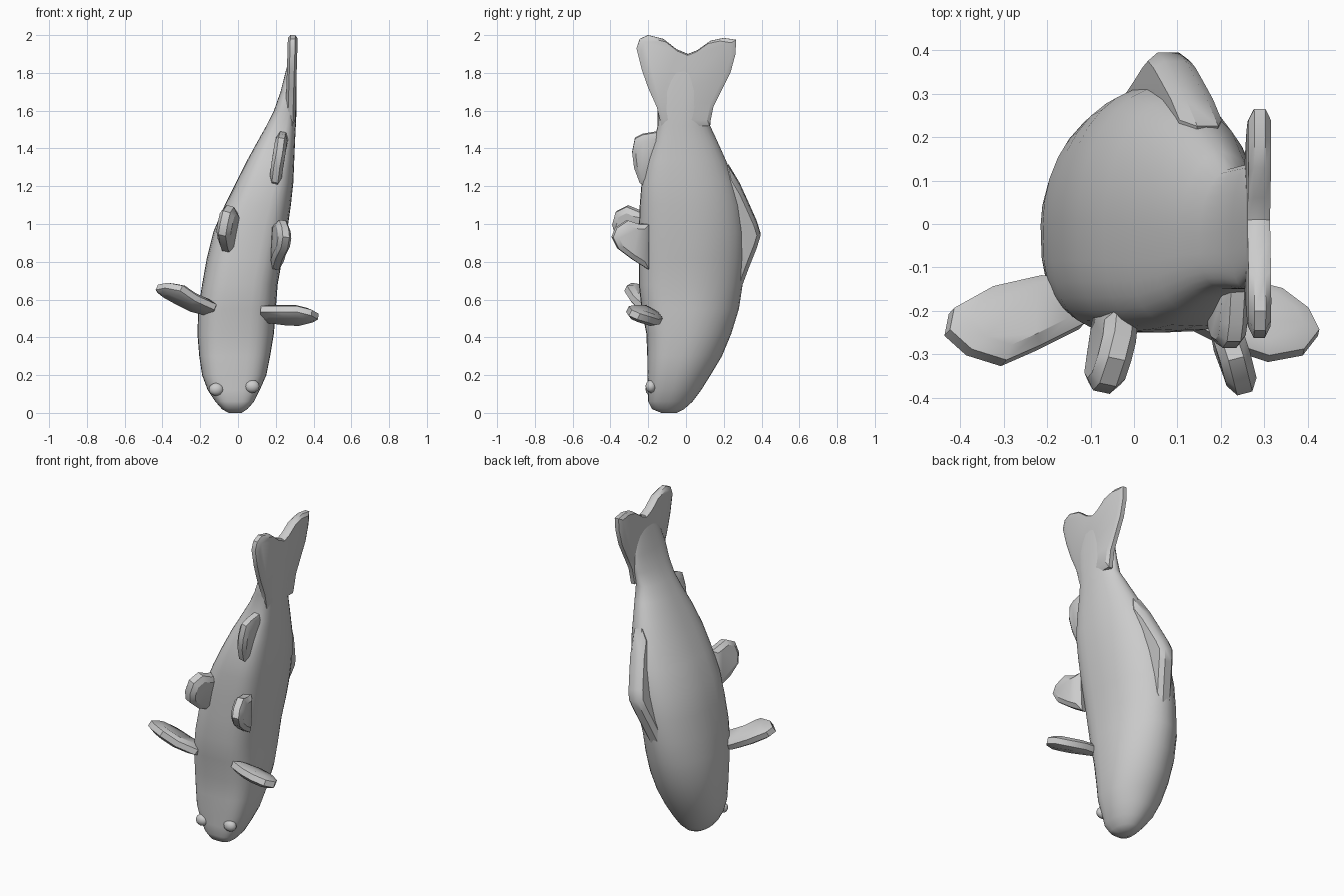
import bpy, bmesh, math
from mathutils import Vector

cube = bpy.data.objects.get("Cube")
if cube:
    bpy.data.objects.remove(cube, do_unlink=True)

grey = bpy.data.materials.new("plain grey")
grey.use_nodes = True
COLOUR = (0.6, 0.6, 0.6, 1)
grey.diffuse_color = COLOUR
shader = grey.node_tree.nodes["Principled BSDF"]
shader.inputs["Base Color"].default_value = COLOUR
shader.inputs["Roughness"].default_value = 0.7


def loft(name, rings, angle=40):
    """Skin closed rings of equal length, cap both ends and smooth."""
    bm = bmesh.new()
    vs = [[bm.verts.new(p) for p in ring] for ring in rings]
    n = len(vs[0])
    for a, b in zip(vs, vs[1:]):
        for i in range(n):
            j = (i + 1) % n
            bm.faces.new((a[i], a[j], b[j], b[i]))
    bm.faces.new(vs[0][::-1])
    bm.faces.new(vs[-1])
    bmesh.ops.recalc_face_normals(bm, faces=bm.faces)
    mesh = bpy.data.meshes.new(name)
    bm.to_mesh(mesh)
    bm.free()
    mesh.materials.append(grey)
    ob = bpy.data.objects.new(name, mesh)
    bpy.context.collection.objects.link(ob)
    bpy.ops.object.select_all(action='DESELECT')
    ob.select_set(True)
    bpy.context.view_layer.objects.active = ob
    bpy.ops.object.shade_smooth_by_angle(angle=math.radians(angle))
    return ob


def fin(name, outline, normal, half, inset=0.72):
    """Thick plate with a rounded rim around a planar outline."""
    pts = [Vector(p) for p in outline]
    mid = sum(pts, Vector()) / len(pts)
    nrm = Vector(normal).normalized()
    rings = []
    for offset, scale in ((-1, inset), (-0.5, 1), (0.5, 1), (1, inset)):
        rings.append([mid + (p - mid) * scale + nrm * half * offset for p in pts])
    return loft(name, rings, 35)


def body_ring(z, x0, x1, y0, y1, sides=32):
    """Squarish belly towards -y, rounded back towards +y."""
    cx, rx = (x0 + x1) / 2, (x1 - x0) / 2
    cy = y0 + (y1 - y0) * 0.46
    ring = []
    for i in range(sides):
        a = 2 * math.pi * i / sides
        c, s = math.cos(a), math.sin(a)
        power = 2 / 3.2 if s < 0 else 2 / 1.95
        ry = y1 - cy if s > 0 else cy - y0
        x = cx + rx * math.copysign(abs(c) ** power, c)
        y = cy + ry * math.copysign(abs(s) ** power, s)
        ring.append((x, y, z))
    return ring


# Body from the snout at the bottom to the tail root: z, x range, y range
STATIONS = [
    (0.00, -0.05, 0.02, -0.13, -0.05), (0.02, -0.085, 0.05, -0.18, -0.01),
    (0.06, -0.12, 0.085, -0.20, 0.035), (0.12, -0.16, 0.115, -0.20, 0.08),
    (0.20, -0.19, 0.15, -0.205, 0.13), (0.30, -0.205, 0.17, -0.205, 0.19),
    (0.42, -0.215, 0.19, -0.21, 0.24), (0.55, -0.21, 0.20, -0.235, 0.28),
    (0.68, -0.19, 0.21, -0.25, 0.30), (0.82, -0.165, 0.235, -0.25, 0.315),
    (0.96, -0.13, 0.26, -0.25, 0.315), (1.10, -0.07, 0.28, -0.245, 0.295),
    (1.22, -0.01, 0.293, -0.235, 0.26), (1.34, 0.05, 0.298, -0.205, 0.21),
    (1.44, 0.105, 0.302, -0.17, 0.165), (1.52, 0.15, 0.306, -0.15, 0.128),
    (1.60, 0.19, 0.31, -0.15, 0.135), (1.70, 0.225, 0.311, -0.15, 0.14),
    (1.80, 0.25, 0.311, -0.12, 0.12), (1.87, 0.27, 0.309, -0.08, 0.08),
]
loft("fish_body", [body_ring(*s) for s in STATIONS], 60)

# Forked tail plate
TAIL = [(-0.13, 1.52), (-0.155, 1.62), (-0.20, 1.72), (-0.235, 1.82),
        (-0.262, 1.93), (-0.245, 1.98), (-0.20, 2.0), (-0.12, 1.98),
        (-0.05, 1.925), (0.01, 1.90), (0.06, 1.92), (0.13, 1.97),
        (0.20, 1.985), (0.265, 1.975), (0.262, 1.90), (0.235, 1.80),
        (0.19, 1.71), (0.145, 1.62), (0.125, 1.52)]
fin("tail_fin", [(0.283 + (z - 1.75) * 0.03, y, z) for y, z in TAIL],
    (1, 0, -0.03), 0.026, 0.9)

# Low dorsal fin that follows the lean of the back
DORSAL = [(0.20, 0.62), (0.29, 0.66), (0.335, 0.78), (0.375, 0.88),
          (0.395, 0.945), (0.375, 1.01), (0.335, 1.10), (0.285, 1.21),
          (0.225, 1.31), (0.15, 1.25)]
fin("dorsal_fin", [(0.08 + (z - 0.95) * 0.25, y, z) for y, z in DORSAL],
    (1, 0, -0.25), 0.05, 0.8)

# Pectoral fins: paddles sloping down towards the back
fin("right_pectoral_fin",
    [(-0.12, -0.13, 0.52), (-0.22, -0.125, 0.545), (-0.33, -0.15, 0.60),
     (-0.42, -0.20, 0.65), (-0.43, -0.25, 0.665), (-0.38, -0.295, 0.675),
     (-0.30, -0.32, 0.66), (-0.22, -0.285, 0.605), (-0.12, -0.235, 0.56)],
    (0.38, 0.42, 0.82), 0.034)
fin("left_pectoral_fin",
    [(0.12, -0.14, 0.50), (0.24, -0.13, 0.485), (0.34, -0.155, 0.48),
     (0.40, -0.20, 0.495), (0.425, -0.25, 0.51), (0.39, -0.295, 0.53),
     (0.31, -0.31, 0.55), (0.22, -0.28, 0.55), (0.12, -0.23, 0.55)],
    (0.1, 0.45, 0.88), 0.034)

# Pelvic fins
fin("right_pelvic_fin",
    [(-0.06, -0.20, 0.84), (-0.075, -0.30, 0.88), (-0.085, -0.37, 0.94),
     (-0.075, -0.387, 1.0), (-0.06, -0.37, 1.065), (-0.04, -0.31, 1.095),
     (-0.025, -0.25, 1.07), (-0.02, -0.20, 1.06)],
    (0.95, -0.2, -0.25), 0.04)
fin("left_pelvic_fin",
    [(0.20, -0.20, 0.76), (0.215, -0.28, 0.81), (0.245, -0.36, 0.87),
     (0.255, -0.39, 0.93), (0.25, -0.37, 0.98), (0.235, -0.31, 1.02),
     (0.215, -0.25, 1.0), (0.21, -0.20, 1.0)],
    (0.95, 0.25, -0.1), 0.036)

# Anal fin
fin("anal_fin",
    [(0.19, -0.17, 1.18), (0.195, -0.245, 1.22), (0.205, -0.275, 1.30),
     (0.22, -0.285, 1.38), (0.23, -0.27, 1.455), (0.235, -0.23, 1.475),
     (0.24, -0.14, 1.49), (0.215, -0.12, 1.35)],
    (1, 0, -0.2), 0.032)

# Small bumps at the corners of the mouth
for side, x, z in (("right", -0.115, 0.125), ("left", 0.075, 0.14)):
    bpy.ops.mesh.primitive_ico_sphere_add(subdivisions=2, radius=1,
                                          location=(x, -0.185, z))
    bump = bpy.context.object
    bump.name = side + "_mouth_bump"
    bump.scale = (0.04, 0.03, 0.035)
    bump.data.materials.append(grey)
    bpy.ops.object.shade_smooth_by_angle(angle=math.radians(40))
